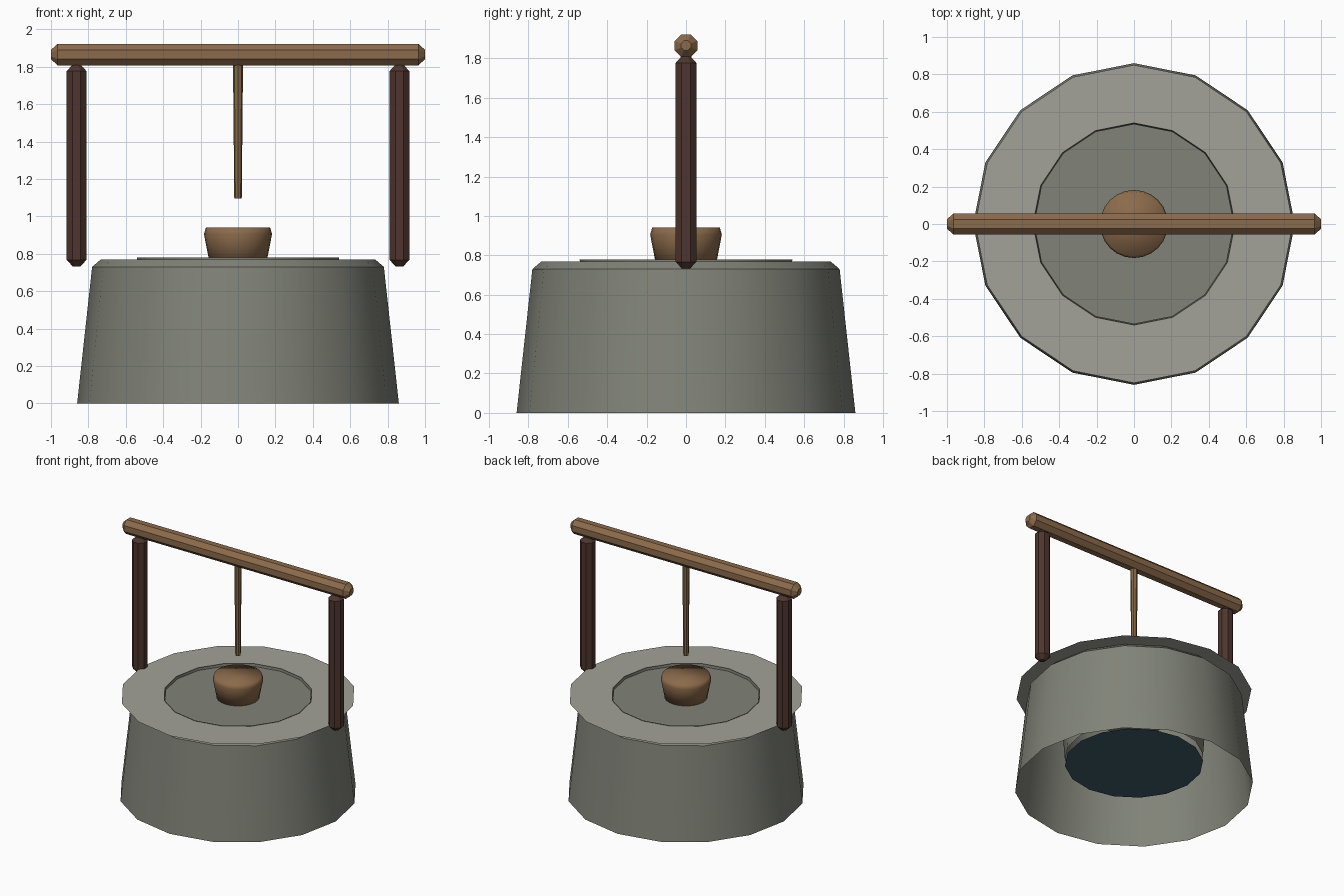
import bpy, bmesh, math
from mathutils import Matrix

cube = bpy.data.objects.get("Cube")
if cube:
    bpy.data.objects.remove(cube, do_unlink=True)


def material(name, rgb):
    m = bpy.data.materials.new(name)
    m.use_nodes = True
    m.diffuse_color = (*rgb, 1)
    bsdf = next(n for n in m.node_tree.nodes if n.type == 'BSDF_PRINCIPLED')
    bsdf.inputs["Base Color"].default_value = (*rgb, 1)
    return m


stone = material("grey green stone", (0.22, 0.23, 0.19))
rim_stone = material("pale rim stone", (0.36, 0.36, 0.32))
water_blue = material("deep water", (0.05, 0.11, 0.15))
dark_wood = material("dark wood", (0.077, 0.036, 0.028))
wood = material("brown wood", (0.26, 0.146, 0.07))
rope_tan = material("rope tan", (0.23, 0.14, 0.06))


def lathe(name, profile, mat, sides=16, turn=0.0, bottom=False, top=False,
          matrix=None, smooth=None):
    """Revolve (radius, height) points around z, with optional end caps."""
    bm = bmesh.new()
    rings = []
    for r, z in profile:
        angles = [turn + math.tau * i / sides for i in range(sides)]
        rings.append([bm.verts.new((r * math.cos(a), r * math.sin(a), z)) for a in angles])
    for low, high in zip(rings, rings[1:]):
        for i in range(sides):
            j = (i + 1) % sides
            bm.faces.new((low[i], low[j], high[j], high[i]))
    if bottom:
        bm.faces.new(rings[0][::-1])
    if top:
        bm.faces.new(rings[-1])
    if matrix:
        bm.transform(matrix)
    mesh = bpy.data.meshes.new(name)
    bm.to_mesh(mesh)
    bm.free()
    mesh.materials.append(mat)
    obj = bpy.data.objects.new(name, mesh)
    bpy.context.collection.objects.link(obj)
    if smooth:
        bpy.ops.object.select_all(action='DESELECT')
        obj.select_set(True)
        bpy.context.view_layer.objects.active = obj
        bpy.ops.object.shade_smooth_by_angle(angle=math.radians(smooth))
    return obj


def timber(name, length, radius, mat, matrix):
    """Eight-sided pole with chamfered ends, flats facing the axes."""
    h, c = length / 2, 0.035
    profile = [(radius - c, -h), (radius, c - h), (radius, h - c), (radius - c, h)]
    return lathe(name, profile, mat, 8, math.pi / 8, True, True, matrix)


# Stone body, open below, with a chamfered shoulder
lathe("well_wall", [(0.86, 0), (0.78, 0.73), (0.735, 0.768)], stone, smooth=30)
lathe("well_lid", [(0.535, 0.76)], stone, top=True)
lathe("inner_wall", [(0.54, 0.78), (0.5, 0.25)], stone, smooth=30)

# Thin flat rim slab and the water inside
lathe("rim_slab", [(0.85, 0.775), (0.54, 0.775)], rim_stone)
lathe("water", [(0.5, 0.2)], water_blue, top=True)

# Frame: two posts and a cross beam
for side, x in (("left", 0.863), ("right", -0.863)):
    timber(side + "_post", 1.08, 0.057, dark_wood, Matrix.Translation((x, 0, 1.272)))
timber("cross_beam", 2.0, 0.062, wood,
       Matrix.Translation((0, 0, 1.865)) @ Matrix.Rotation(math.pi / 2, 4, 'Y'))

# Rope and bucket
lathe("rope", [(0.02, 1.095), (0.027, 1.83)], rope_tan, 8, 0, True, True)
lathe("bucket", [(0.15, 0.74), (0.182, 0.905), (0.172, 0.94)], wood, 24,
      0, True, True, smooth=80)
